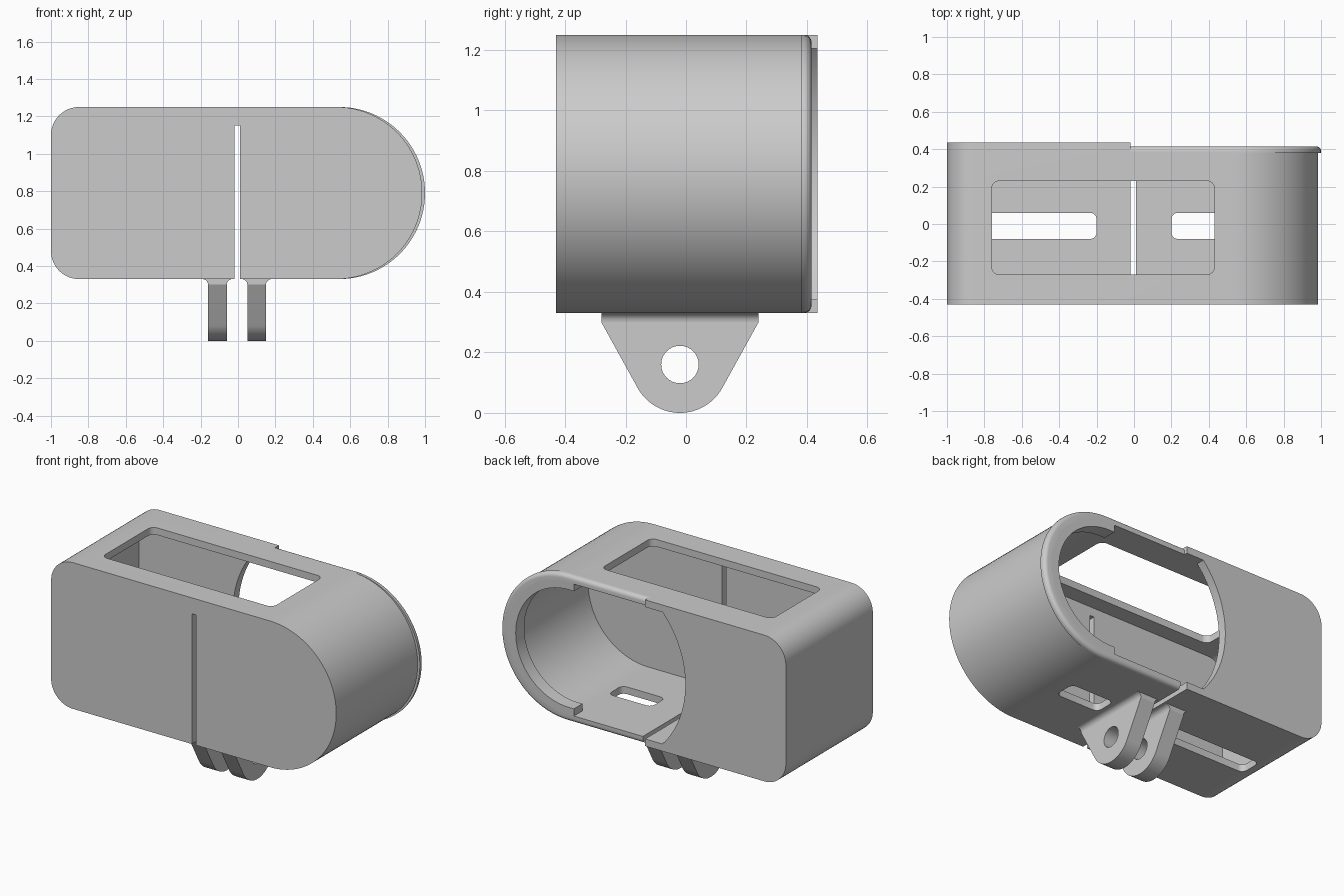
import bpy, bmesh, math
from mathutils import Vector

cube = bpy.data.objects.get("Cube")
if cube:
    bpy.data.objects.remove(cube, do_unlink=True)

grey = bpy.data.materials.new("plain grey")
grey.use_nodes = True
colour = (0.6, 0.6, 0.6, 1)
grey.diffuse_color = colour
grey.node_tree.nodes["Principled BSDF"].inputs["Base Color"].default_value = colour

MID = 0.79      # height of the case centre line
HALF = 0.46     # half height of the case
WALL = 0.045
END_X = 0.525   # centre of the round end


def arc(cx, cy, r, a0, a1, n=16):
    angles = [math.radians(a0 + (a1 - a0) * i / n) for i in range(n + 1)]
    return [(cx + r * math.cos(a), cy + r * math.sin(a)) for a in angles]


def rounded_rect(x0, x1, y0, y1, r):
    return (arc(x1 - r, y1 - r, r, 0, 90, 6) + arc(x0 + r, y1 - r, r, 90, 180, 6)
            + arc(x0 + r, y0 + r, r, 180, 270, 6) + arc(x1 - r, y0 + r, r, 270, 360, 6))


def rect(x0, x1, y0, y1):
    return [(x0, y0), (x1, y0), (x1, y1), (x0, y1)]


def prism(name, pts, axis, lo, hi, bevel=0, bevel_count=0):
    """Extrude a 2D outline along an axis; optionally round its first far edges."""
    place = {"x": lambda p, t: (t, p[0], p[1]),
             "y": lambda p, t: (p[0], t, p[1]),
             "z": lambda p, t: (p[0], p[1], t)}[axis]
    bm = bmesh.new()
    near = [bm.verts.new(place(p, lo)) for p in pts]
    far = [bm.verts.new(place(p, hi)) for p in pts]
    bm.faces.new(near)
    bm.faces.new(far[::-1])
    n = len(pts)
    for i in range(n):
        j = (i + 1) % n
        bm.faces.new((near[i], far[i], far[j], near[j]))
    bmesh.ops.recalc_face_normals(bm, faces=bm.faces)
    if bevel:
        edges = [bm.edges.get((far[i], far[i + 1])) for i in range(bevel_count - 1)]
        bmesh.ops.bevel(bm, geom=edges, offset=bevel, segments=5, profile=0.5,
                        affect='EDGES')
    mesh = bpy.data.meshes.new(name)
    bm.to_mesh(mesh)
    bm.free()
    mesh.materials.append(grey)
    obj = bpy.data.objects.new(name, mesh)
    bpy.context.scene.collection.objects.link(obj)
    return obj


def cut(obj, cutters):
    """Subtract the cutters, bake the result and remove them."""
    for c in cutters:
        c.hide_render = True
        m = obj.modifiers.new("cut", 'BOOLEAN')
        m.operation, m.solver, m.object = 'DIFFERENCE', 'EXACT', c
    bpy.context.view_layer.update()
    baked = bpy.data.meshes.new_from_object(
        obj.evaluated_get(bpy.context.evaluated_depsgraph_get()))
    obj.modifiers.clear()
    obj.data = baked
    for c in cutters:
        bpy.data.objects.remove(c, do_unlink=True)


def case_outline(d):
    """Case side outline inset by d."""
    r = 0.15 - d
    return (arc(END_X, MID, HALF - d, -90, 90, 48)
            + arc(-0.85, 1.10, r, 90, 180, 12)
            + arc(-0.85, 0.48, r, 180, 270, 12))


# Hollow case
case = prism("case_body", case_outline(0), "y", -0.43, 0.435)
inner = HALF - WALL
reach = math.degrees(math.asin(inner / 0.62))
edge_x = -0.30 + 0.62     # centre of the curved edge of the back opening
back_opening = (arc(END_X, MID, inner, -90, 90, 48)
                + arc(edge_x, MID, 0.62, 180 - reach, 180 + reach, 32))
cut(case, [
    prism("cavity", case_outline(WALL), "y", -0.37, 0.38),
    prism("back_opening", back_opening, "y", 0.30, 0.60),
    prism("rim_seat", rect(-0.02, 1.2, 0.2, 1.4), "y", 0.38, 0.60),
    prism("top_window", rounded_rect(-0.76, 0.43, -0.27, 0.23, 0.04), "z", 1.12, 1.4),
    prism("long_floor_slot", rounded_rect(-0.86, -0.20, -0.08, 0.06, 0.035), "z", 0.2, 0.45),
    prism("short_floor_slot", rounded_rect(0.20, 0.50, -0.08, 0.06, 0.035), "z", 0.2, 0.45),
    prism("clamp_slit", rect(-0.02, 0.01, 0.2, 1.15), "y", -0.6, 0.6),
])
parts = [case]

# Rounded rim around the open back
outer = ([(0.01, MID - HALF)] + arc(END_X + 0.015, MID, HALF, -90, 90, 48)
         + [(-0.02, MID + HALF)])
inside = ([(-0.02, MID + inner)] + arc(END_X, MID, inner, 90, -90, 48)
          + [(0.01, MID - inner)])
parts.append(prism("back_rim", outer + inside, "y", 0.38, 0.415, 0.025, len(outer)))

# Retaining lip inside the round end
lip = ([(0.49, MID - inner)] + arc(END_X, MID, inner, -90, 90, 48)
       + [(0.49, MID + inner), (0.49, MID + inner - 0.045)]
       + arc(END_X, MID, inner - 0.045, 90, -90, 48) + [(0.49, MID - inner + 0.045)])
parts.append(prism("end_lip", lip, "y", 0.33, 0.415))

# Two mounting prongs with flared roots
R = 0.16
tangent = math.degrees(math.acos(R / math.hypot(0.26, 0.14)) - math.atan2(0.14, 0.26))
prong_outline = (arc(-0.02, R, R, 180 + tangent, 360 - tangent, 32)
                 + [(0.24, 0.30), (-0.28, 0.30)])
for side, x0, x1 in (("right", -0.16, -0.06), ("left", 0.05, 0.15)):
    prong = prism(side + "_mount_prong", prong_outline, "x", x0, x1)
    cut(prong, [prism("pin_hole", arc(-0.02, R, 0.062, 0, 348.75, 31), "x", x0 - 0.1, x1 + 0.1)])
    f = 0.03
    root = ([(x0 - f, 0.335)] + arc(x0 - f, 0.30, f, 90, 0, 6)
            + arc(x1 + f, 0.30, f, 180, 90, 6) + [(x1 + f, 0.335)])
    parts += [prong, prism(side + "_prong_root", root, "y", -0.28, 0.24)]

# Smooth curved walls, keep edges crisp
bpy.ops.object.select_all(action='DESELECT')
for p in parts:
    p.select_set(True)
bpy.context.view_layer.objects.active = case
bpy.ops.object.shade_smooth_by_angle(angle=math.radians(30))
